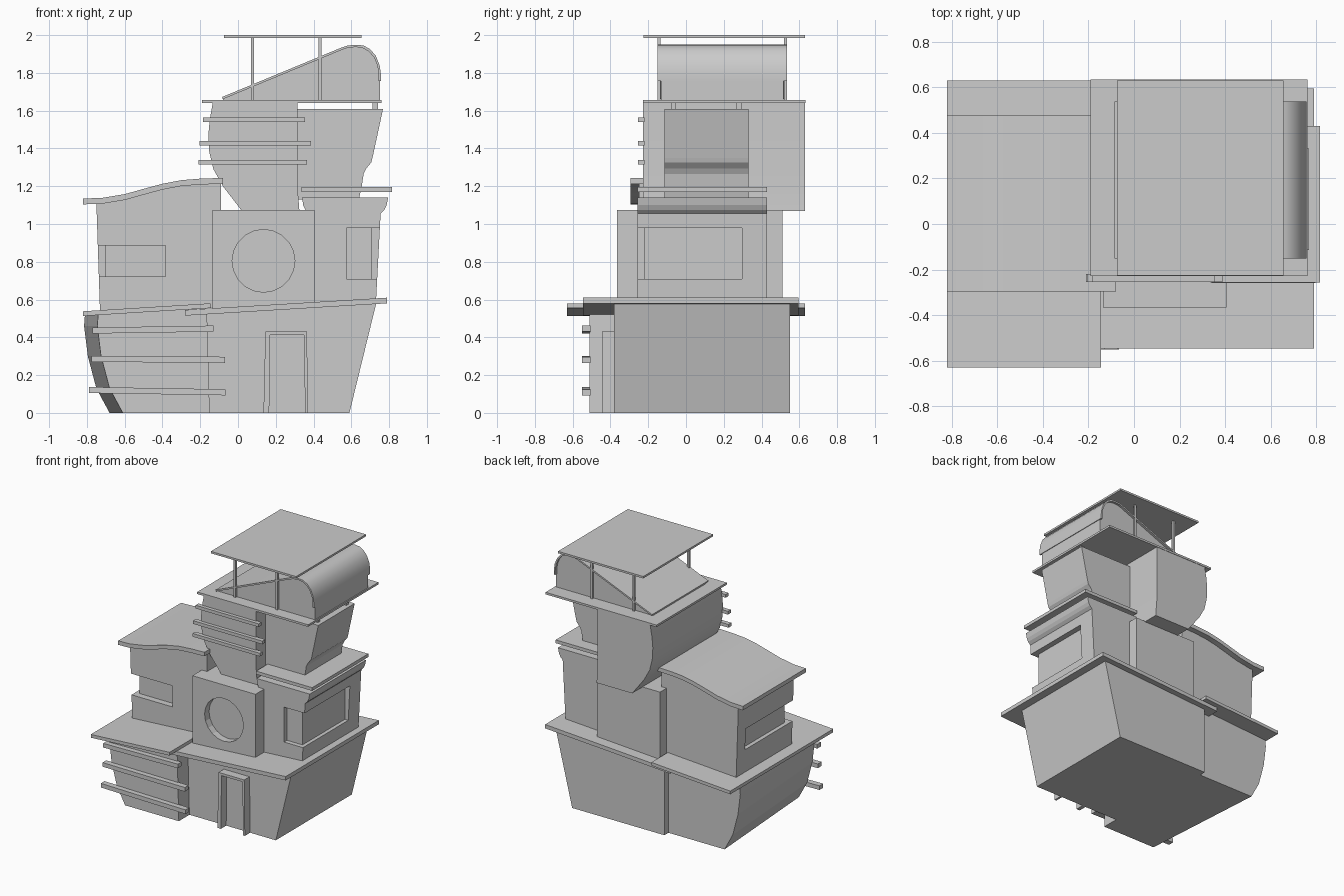
import bpy, bmesh, math


def prism(name, pts, y0, y1, shift=0.0):
    """Extrude an (x, z) profile along y; shift slides the back of vertices left of x=-0.5."""
    bm = bmesh.new()
    front = [bm.verts.new((x, y0, z)) for x, z in pts]
    back = [bm.verts.new((x + (shift if x < -0.5 else 0), y1, z)) for x, z in pts]
    n = len(pts)
    bm.faces.new(front)
    bm.faces.new(back[::-1])
    for i in range(n):
        j = (i + 1) % n
        bm.faces.new((front[j], front[i], back[i], back[j]))
    bmesh.ops.recalc_face_normals(bm, faces=bm.faces)
    me = bpy.data.meshes.new(name)
    bm.to_mesh(me)
    bm.free()
    ob = bpy.data.objects.new(name, me)
    bpy.context.collection.objects.link(ob)
    return ob


def box(name, x0, x1, y0, y1, z0, z1):
    return prism(name, [(x0, z0), (x1, z0), (x1, z1), (x0, z1)], y0, y1)


def plank(name, x0, x1, za, zb, t, y0, y1):
    """Slab whose underside runs from za at x0 to zb at x1."""
    return prism(name, [(x0, za), (x1, zb), (x1, zb + t), (x0, za + t)], y0, y1)


def cut(target, *cutters):
    for c in cutters:
        c.hide_render = True
        m = target.modifiers.new("cut", "BOOLEAN")
        m.operation = "DIFFERENCE"
        m.solver = "EXACT"
        m.object = c
        bpy.context.view_layer.objects.active = target
        bpy.ops.object.modifier_apply(modifier=m.name)
        bpy.data.objects.remove(c, do_unlink=True)


def smooth(ob):
    bpy.ops.object.select_all(action="DESELECT")
    ob.select_set(True)
    bpy.context.view_layer.objects.active = ob
    bpy.ops.object.shade_smooth_by_angle(angle=math.radians(30))


# Ground floor: left wing with bowed wall, right wing with leaning wall
prism("base_left", [(-0.61, 0), (-0.15, 0), (-0.165, 0.56), (-0.74, 0.525), (-0.745, 0.46),
                    (-0.725, 0.3), (-0.68, 0.13)], -0.51, 0.50, -0.07)
prism("base_right", [(-0.2, 0), (0.59, 0), (0.733, 0.585), (-0.2, 0.53)], -0.38, 0.55)
plank("base_roof_left", -0.82, -0.145, 0.513, 0.555, 0.025, -0.63, 0.63)
plank("base_roof_right", -0.28, 0.79, 0.515, 0.58, 0.03, -0.545, 0.595)
for i, (x0, x1, za, zb) in enumerate([(-0.77, -0.13, 0.42, 0.43), (-0.775, -0.07, 0.27, 0.265),
                                      (-0.79, -0.065, 0.105, 0.093)]):
    plank(f"base_slat_{i}", x0, x1, za, zb, 0.032, -0.55, -0.505)

# Door frame
prism("door_frame", [(0.135, 0), (0.165, 0), (0.17, 0.413), (0.35, 0.413), (0.355, 0),
                     (0.37, 0), (0.365, 0.432), (0.145, 0.432)], -0.445, -0.375)

# Middle floor: central block with round window recess
centre = box("centre_block", -0.135, 0.405, -0.365, 0.51, 0.54, 1.075)
ring = [(0.135 + 0.166 * math.cos(a * math.tau / 20), 0.805 + 0.166 * math.sin(a * math.tau / 20))
        for a in range(20)]
cut(centre, prism("round_cutter", ring, -0.45, -0.31))

# Left room with wavy roof and corner window
wave = [(-0.82, 1.135), (-0.72, 1.138), (-0.6, 1.158), (-0.5, 1.186), (-0.4, 1.213),
        (-0.3, 1.232), (-0.2, 1.24), (-0.08, 1.244)]
roof = prism("left_room_roof", wave + [(x, z - 0.031) for x, z in wave[::-1]], -0.295, 0.475)
smooth(roof)
room = prism("left_room", [(-0.73, 0.52), (-0.09, 0.56), (-0.09, 1.22)]
             + [(x, z - 0.02) for x, z in wave[-2:0:-1]] + [(-0.75, 1.115)], -0.25, 0.43)
cut(room, box("window_cutter_a", -0.9, -0.385, -0.4, -0.2, 0.722, 0.885),
    box("window_cutter_b", -0.9, -0.705, -0.35, 0.33, 0.722, 0.885))

# Right room with flared cornice and corner window
right = prism("right_room", [(0.36, 0.54), (0.73, 0.58), (0.755, 1.055), (0.775, 1.075),
                             (0.787, 1.1), (0.795, 1.14), (0.34, 1.14), (0.345, 1.1),
                             (0.355, 1.08), (0.36, 1.06)], -0.258, 0.43)
cut(right, box("window_cutter_c", 0.575, 0.9, -0.4, -0.222, 0.71, 0.98),
    box("window_cutter_d", 0.708, 0.9, -0.35, 0.296, 0.71, 0.98))
box("right_room_roof", 0.335, 0.815, -0.257, 0.43, 1.17, 1.195)

# Upper tower: bowed left half and bracketed right half
tower = prism("tower_left", [(0.02, 1.07), (0.325, 1.07), (0.315, 1.2), (0.315, 1.645),
                             (-0.133, 1.645), (-0.15, 1.55), (-0.157, 1.47), (-0.152, 1.38),
                             (-0.13, 1.29), (-0.08, 1.2)], -0.228, 0.63)
smooth(tower)
prism("tower_right", [(0.3, 1.13), (0.64, 1.13), (0.655, 1.2), (0.665, 1.265), (0.68, 1.295),
                      (0.705, 1.325), (0.712, 1.35), (0.768, 1.61), (0.3, 1.61)], -0.115, 0.33)
for i, (x0, x1, z) in enumerate([(-0.185, 0.355, 1.54), (-0.205, 0.387, 1.415),
                                 (-0.21, 0.365, 1.315)]):
    box(f"tower_slat_{i}", x0, x1, -0.255, -0.22, z, z + 0.025)
for i, y in enumerate((-0.08, 0.268)):
    box(f"tower_peg_{i}", 0.712, 0.74, y, y + 0.028, 1.6, 1.645)
box("tower_roof", -0.19, 0.76, -0.228, 0.633, 1.64, 1.656)

# Top cabin: curved shell over an inset infill
outer = [(-0.085, 1.672), (0.55, 1.935), (0.58, 1.945), (0.625, 1.949), (0.665, 1.945),
         (0.7, 1.925), (0.73, 1.89), (0.75, 1.84), (0.757, 1.79), (0.757, 1.757)]
inner = [(0.745, 1.757), (0.745, 1.79), (0.738, 1.838), (0.72, 1.882), (0.693, 1.913),
         (0.66, 1.932), (0.625, 1.937), (0.583, 1.933), (0.555, 1.924), (-0.08, 1.661)]
smooth(prism("cabin_shell", outer + inner, -0.152, 0.536))
prism("cabin_infill", [(-0.08, 1.65), (0.752, 1.65), (0.752, 1.757)] + inner, -0.133, 0.517)

# Canopy on four posts
box("canopy", -0.075, 0.655, -0.225, 0.63, 1.985, 2.0)
for i, x in enumerate((0.068, 0.427)):
    for j, y in enumerate((-0.15, 0.52)):
        box(f"canopy_post_{i}_{j}", x, x + 0.016, y, y + 0.016, 1.65, 1.99)
